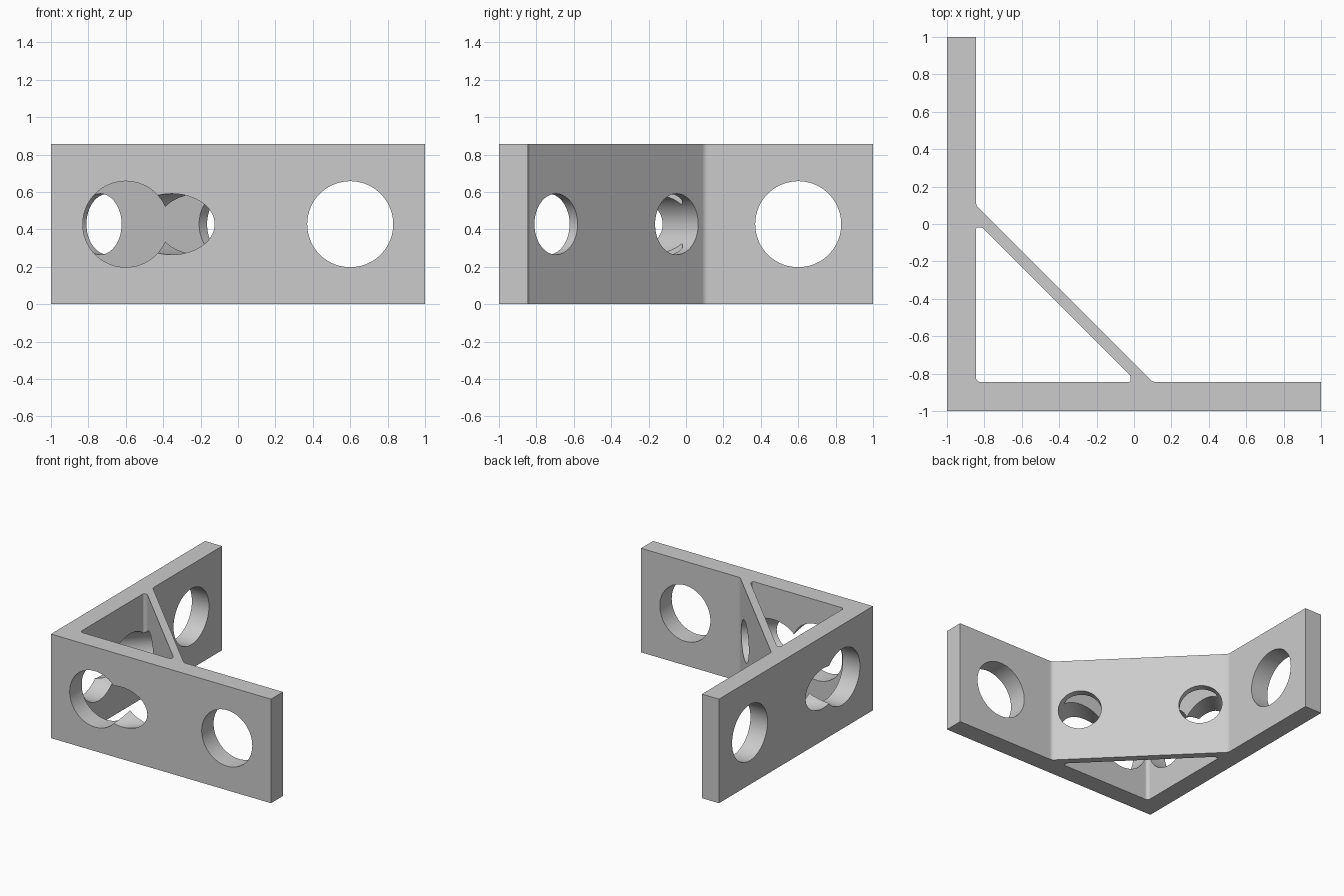
import bpy, bmesh, math
from mathutils import Vector, Matrix

if "Cube" in bpy.data.objects:
    bpy.data.objects.remove(bpy.data.objects["Cube"], do_unlink=True)

HEIGHT = 0.855
WALL = -0.845          # inner face of both plates
MID = HEIGHT / 2


def rounded(corners, steps=6):
    """Outline from (x, y, radius) corners, each replaced by a tangent arc."""
    out = []
    for i, (x, y, r) in enumerate(corners):
        p = Vector((x, y))
        if r == 0:
            out.append(p)
            continue
        a = (Vector(corners[i - 1][:2]) - p).normalized()
        b = (Vector(corners[(i + 1) % len(corners)][:2]) - p).normalized()
        half = a.angle(b) / 2
        centre = p + (a + b).normalized() * r / math.sin(half)
        start = (p + a * r / math.tan(half) - centre).normalized()
        end = (p + b * r / math.tan(half) - centre).normalized()
        for k in range(steps + 1):
            out.append(centre + start.lerp(end, k / steps).normalized() * r)
    return out


def make_object(name, bm):
    bmesh.ops.recalc_face_normals(bm, faces=bm.faces)
    mesh = bpy.data.meshes.new(name)
    bm.to_mesh(mesh)
    bm.free()
    obj = bpy.data.objects.new(name, mesh)
    bpy.context.collection.objects.link(obj)
    return obj


def prism(name, outline, z0, z1):
    bm = bmesh.new()
    low, high = [[bm.verts.new((p.x, p.y, z)) for p in outline] for z in (z0, z1)]
    bm.faces.new(low[::-1])
    bm.faces.new(high)
    for i in range(len(low)):
        bm.faces.new((low[i - 1], low[i], high[i], high[i - 1]))
    return make_object(name, bm)


def drill(name, centre, direction, radius, depth):
    bm = bmesh.new()
    turn = Vector(direction).to_track_quat('Z', 'Y').to_matrix().to_4x4()
    bmesh.ops.create_cone(bm, cap_ends=True, segments=72, radius1=radius, radius2=radius,
                          depth=depth, matrix=Matrix.Translation(centre) @ turn)
    return make_object(name, bm)


# Two plates at a right angle, with the diagonal brace filled in
bracket = prism("corner_bracket", rounded([
    (-1, -1, 0), (1, -1, 0), (1, WALL, 0), (0.1, WALL, 0.04),
    (WALL, 0.1, 0.04), (WALL, 1, 0), (-1, 1, 0)]), 0, HEIGHT)

# Triangular opening behind the brace
cutters = [prism("opening_cutter", rounded([
    (WALL, WALL, 0.025), (-0.018, WALL, 0.012), (-0.018, -0.812, 0.025),
    (-0.812, -0.018, 0.025), (WALL, -0.018, 0.012)]), -0.1, HEIGHT + 0.1)]

# Large bolt holes through the plates
for s in (-0.6, 0.6):
    cutters.append(drill("front_hole_cutter", (s, -0.92, MID), (0, 1, 0), 0.23, 0.3))
    cutters.append(drill("side_hole_cutter", (-0.92, s, MID), (1, 0, 0), 0.23, 0.3))

# Access holes through the brace, running on out through the plates
for x, y in ((-0.05, -0.695), (-0.695, -0.05)):
    cutters.append(drill("brace_hole_cutter", (x - 0.2, y - 0.2, MID), (1, 1, 0), 0.163, 1.2))

bpy.ops.object.select_all(action='DESELECT')
bpy.context.view_layer.objects.active = bracket
bracket.select_set(True)
for cutter in cutters:
    cutter.hide_render = True
    mod = bracket.modifiers.new("cut", 'BOOLEAN')
    mod.operation, mod.solver, mod.object = 'DIFFERENCE', 'EXACT', cutter
    bpy.ops.object.modifier_apply(modifier=mod.name)
    bpy.data.objects.remove(cutter, do_unlink=True)

# Plain grey finish, smooth bores and fillets, crisp edges
grey = bpy.data.materials.new("plain_grey")
grey.use_nodes = True
colour = (0.6, 0.6, 0.6, 1)
grey.diffuse_color = colour
grey.node_tree.nodes["Principled BSDF"].inputs["Base Color"].default_value = colour
bracket.data.materials.clear()
bracket.data.materials.append(grey)
bpy.ops.object.shade_smooth_by_angle(angle=math.radians(30))
weighted = bracket.modifiers.new("flat_plates", 'WEIGHTED_NORMAL')
weighted.keep_sharp = True
